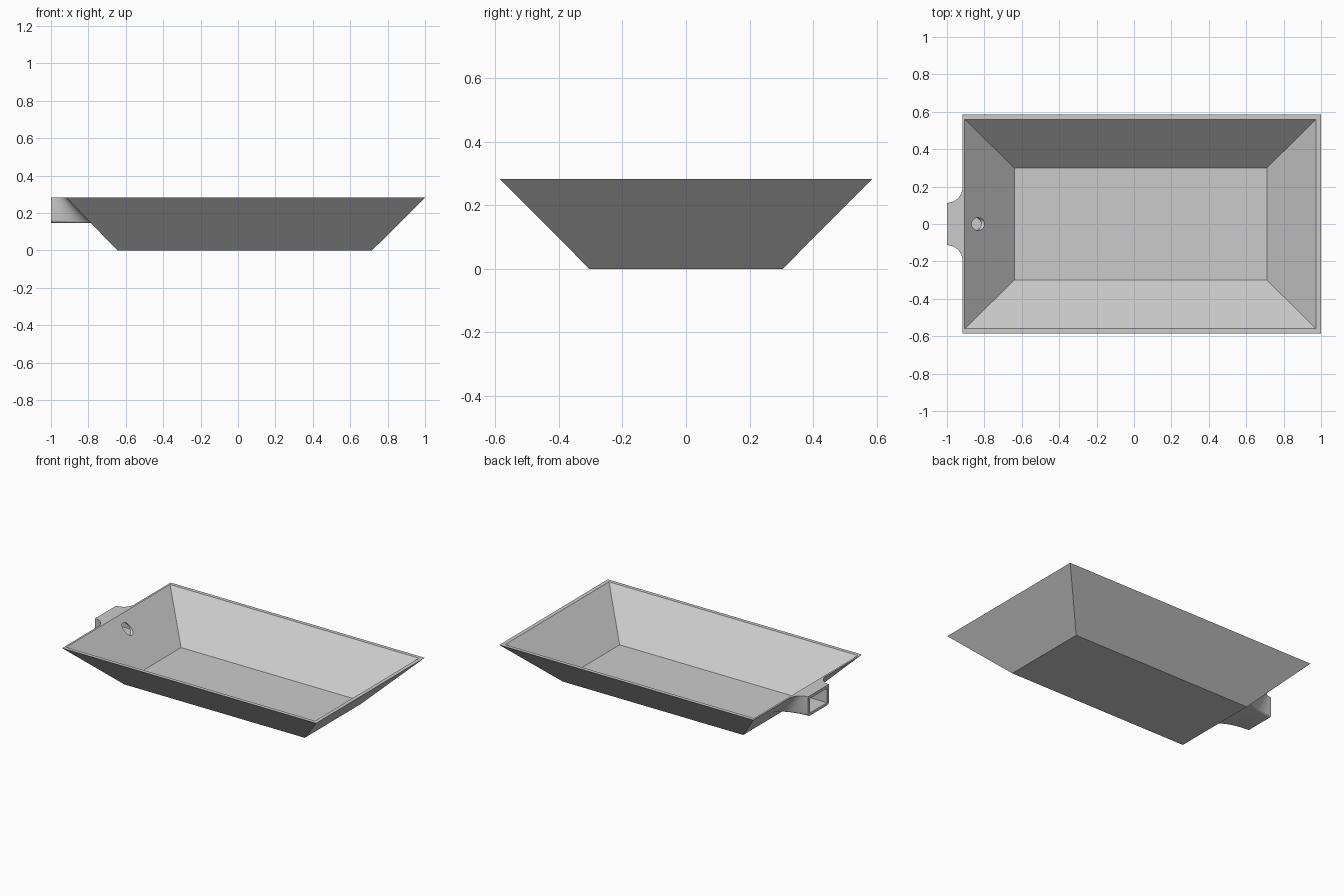
import bpy
import bmesh
from math import sin, cos, pi, radians
from mathutils import Matrix

cube = bpy.data.objects.get("Cube")
if cube:
    bpy.data.objects.remove(cube, do_unlink=True)

TOP = 0.282            # rim height
SPOUT_BOTTOM = 0.146

grey = bpy.data.materials.new("light grey")
grey.use_nodes = True
grey.diffuse_color = (0.6, 0.6, 0.6, 1)
grey.node_tree.nodes["Principled BSDF"].inputs["Base Color"].default_value = (0.6, 0.6, 0.6, 1)


def finish(name, bm):
    bmesh.ops.recalc_face_normals(bm, faces=bm.faces)
    mesh = bpy.data.meshes.new(name)
    bm.to_mesh(mesh)
    bm.free()
    obj = bpy.data.objects.new(name, mesh)
    bpy.context.collection.objects.link(obj)
    mesh.materials.append(grey)
    return obj


def loft(rings):
    """Closed solid through a list of equal-length point rings."""
    bm = bmesh.new()
    loops = [[bm.verts.new(p) for p in ring] for ring in rings]
    for a, b in zip(loops, loops[1:]):
        for i in range(len(a)):
            j = (i + 1) % len(a)
            bm.faces.new((a[i], a[j], b[j], b[i]))
    bm.faces.new(loops[0])
    bm.faces.new(loops[-1])
    return bm


def rect(x0, x1, y, z):
    return [(x0, -y, z), (x1, -y, z), (x1, y, z), (x0, y, z)]


def cut(obj, cutter):
    cutter.hide_render = True
    mod = obj.modifiers.new("cut", 'BOOLEAN')
    mod.operation = 'DIFFERENCE'
    mod.solver = 'EXACT'
    mod.object = cutter
    bpy.context.view_layer.objects.active = obj
    bpy.ops.object.modifier_apply(modifier=mod.name)
    bpy.data.objects.remove(cutter, do_unlink=True)


def shade(obj):
    bpy.ops.object.select_all(action='DESELECT')
    obj.select_set(True)
    bpy.context.view_layer.objects.active = obj
    bpy.ops.object.shade_smooth_by_angle(angle=radians(30))


# Tray: sloped outer walls, rim, sloped inner walls and floor
tray = finish("tray", loft([
    rect(-0.645, 0.717, 0.304, 0),
    rect(-0.918, 1.0, 0.585, TOP),
    rect(-0.905, 0.973, 0.56, TOP),
    rect(-0.64, 0.711, 0.3, 0.022),
]))

# Round drain hole through the wall behind the spout
bm = bmesh.new()
bmesh.ops.create_cone(bm, cap_ends=True, segments=32, radius1=0.034, radius2=0.034, depth=0.3,
                      matrix=Matrix.Translation((-0.84, 0, 0.212)) @ Matrix.Rotation(pi / 2, 4, 'Y'))
cut(tray, finish("drain_cutter", bm))
shade(tray)


def wall_x(z):
    """Outer face of the tray wall at height z."""
    return -0.645 - 0.273 * z / TOP + 0.002


def spout_ring(t):
    """Section flaring towards the wall, with lower corners that sharpen."""
    a = t * pi / 2
    half = 0.113 + 0.087 * (1 - cos(a))
    r = 0.018 * (1 - t) + 0.001
    side = [(half, TOP)]
    for k in range(6):
        b = k / 5 * pi / 2
        side.append((half - r + r * cos(b), SPOUT_BOTTOM + r - r * sin(b)))
    outline = side + [(-y, z) for y, z in reversed(side)]
    return [(-1 + (wall_x(z) + 1) * sin(a), y, z) for y, z in outline]


# Spout: flared body with a rectangular channel leading to the drain hole
spout = finish("spout", loft([spout_ring(i / 12) for i in range(13)]))
bm = bmesh.new()
bmesh.ops.create_cube(bm, size=1, matrix=Matrix.Translation((-0.9, 0, 0.213)) @ Matrix.Diagonal((0.4, 0.184, 0.098, 1)))
cut(spout, finish("channel_cutter", bm))
shade(spout)
